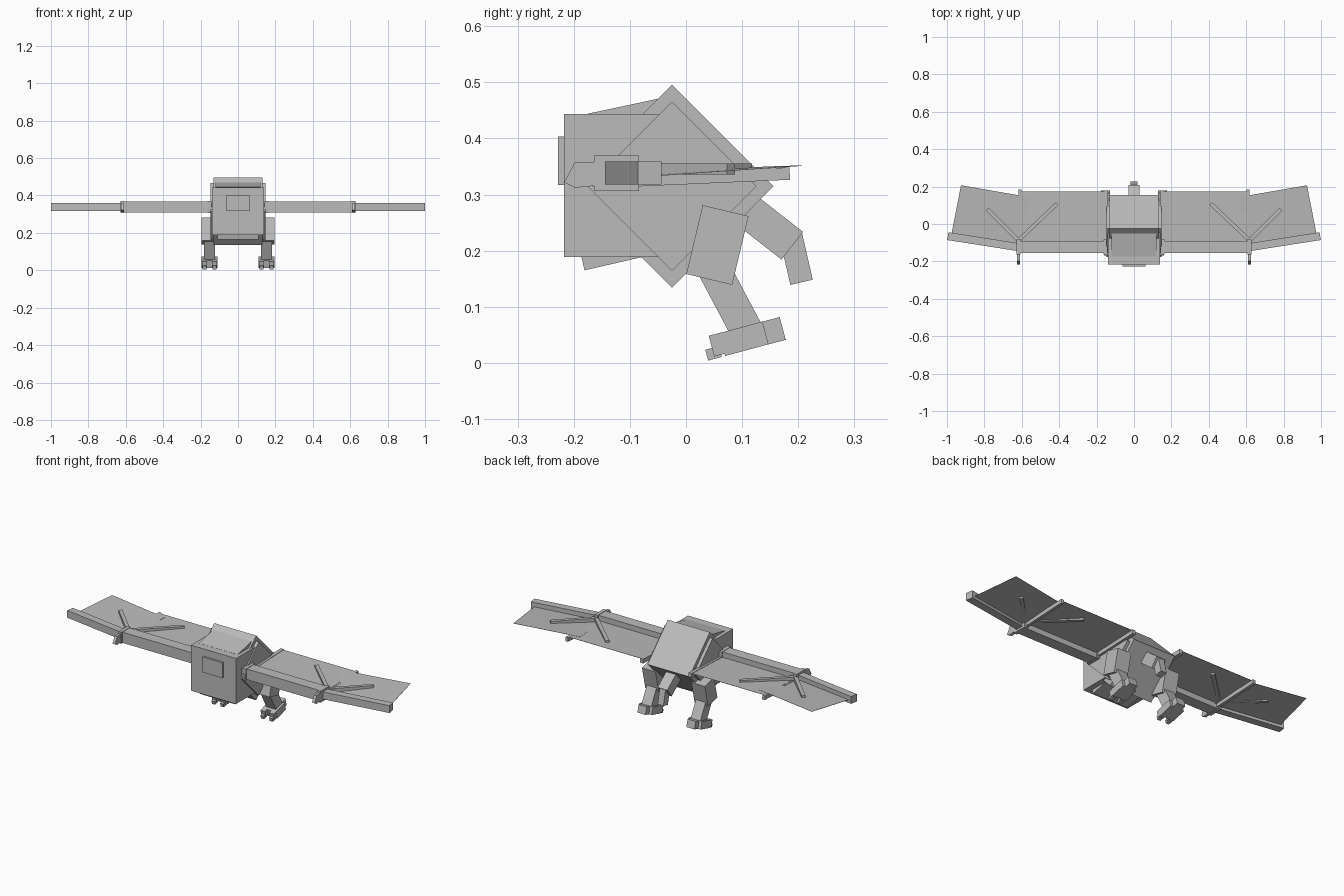
import bpy, bmesh, math
from mathutils import Matrix, Vector, Euler

old = bpy.data.objects.get("Cube")
if old:
    bpy.data.objects.remove(old, do_unlink=True)

grey = bpy.data.materials.new("plain_grey")
grey.use_nodes = True
COLOUR = (0.5, 0.5, 0.5, 1)
grey.diffuse_color = COLOUR
grey.node_tree.nodes["Principled BSDF"].inputs["Base Color"].default_value = COLOUR


def finish(name, bm, paired):
    """Turn a bmesh into an object, or into a left and right pair."""
    for prefix, sign in ([("left_", 1), ("right_", -1)] if paired else [("", 1)]):
        part = bm.copy()
        part.transform(Matrix.Diagonal((sign, 1, 1, 1)))
        bmesh.ops.recalc_face_normals(part, faces=part.faces)
        mesh = bpy.data.meshes.new(prefix + name)
        part.to_mesh(mesh)
        part.free()
        mesh.materials.append(grey)
        bpy.context.collection.objects.link(bpy.data.objects.new(prefix + name, mesh))
    bm.free()


def box(name, centre, size, pitch=0, yaw=0, paired=False):
    bm = bmesh.new()
    turn = Euler((math.radians(pitch), 0, math.radians(yaw))).to_matrix().to_4x4()
    bmesh.ops.create_cube(bm, size=1, matrix=Matrix.Translation(centre) @ turn
                          @ Matrix.Diagonal((*size, 1)))
    finish(name, bm, paired)


def prism(name, outline, depth, paired=False):
    """Extrude a 3D outline along a depth vector."""
    bm = bmesh.new()
    face = bm.faces.new([bm.verts.new(p) for p in outline])
    made = bmesh.ops.extrude_face_region(bm, geom=[face])["geom"]
    bmesh.ops.translate(bm, vec=Vector(depth),
                        verts=[v for v in made if isinstance(v, bmesh.types.BMVert)])
    finish(name, bm, paired)


def finger(name, start, end):
    """Thin bone lying on the wing between two plan points."""
    a, b = Vector((*start, 0.342)), Vector((*end, 0.349))
    d = b - a
    box(name, (a + b) / 2, (d.length, 0.02, 0.02),
        yaw=math.degrees(math.atan2(d.y, d.x)), paired=True)


# Body: two crossed cubes standing on edge
box("body", (0, -0.025, 0.315), (0.26, 0.256, 0.256), pitch=45)
box("body_side_panels", (0, -0.025, 0.315), (0.294, 0.213, 0.213), pitch=45)

# Head
box("head", (0, -0.133, 0.316), (0.28, 0.168, 0.255))
box("snout", (0, -0.217, 0.36), (0.125, 0.022, 0.086))
box("brow_plate", (0, -0.108, 0.443), (0.24, 0.13, 0.03), pitch=12)
box("jaw", (0, -0.122, 0.199), (0.22, 0.13, 0.04), pitch=13)

# Tail
box("tail_base", (0, 0.143, 0.245), (0.06, 0.118, 0.0625), pitch=-38)
box("tail_tip", (0, 0.196, 0.187), (0.036, 0.041, 0.089), pitch=13)

# Legs
box("thigh", (0.153, 0.056, 0.21), (0.084, 0.084, 0.126), pitch=-13.4, paired=True)
box("shin", (0.152, 0.078, 0.114), (0.06, 0.058, 0.13), pitch=28, paired=True)
box("foot", (0.152, 0.103, 0.043), (0.084, 0.08, 0.042), pitch=15, paired=True)
box("heel", (0.152, 0.156, 0.057), (0.05, 0.034, 0.042), pitch=15, paired=True)
for label, x in (("inner", 0.125), ("outer", 0.179)):
    box(label + "_toe", (x, 0.057, 0.033), (0.028, 0.024, 0.038), pitch=15, paired=True)
    box(label + "_claw", (x, 0.049, 0.017), (0.02, 0.025, 0.02), pitch=15, paired=True)

# Wing arms
box("wing_arm", (0.38, -0.124, 0.338), (0.47, 0.064, 0.06), paired=True)
box("wing_forearm", (0.803, -0.095, 0.338), (0.39, 0.042, 0.041), yaw=8.9, paired=True)
box("wing_root_bar", (0.15, 0.006, 0.332), (0.02, 0.346, 0.024), pitch=2, paired=True)
box("wing_root_joint", (0.152, -0.124, 0.338), (0.022, 0.08, 0.064), paired=True)
box("wrist_joint", (0.617, -0.124, 0.338), (0.02, 0.08, 0.064), paired=True)
prism("wrist_claw", [(0.61, y, z) for y, z in (
    (-0.15, 0.317), (-0.15, 0.358), (-0.198, 0.358), (-0.217, 0.322), (-0.198, 0.312))],
    (0.016, 0, 0), paired=True)

# Wing finger bones
box("rear_finger", (0.61, 0.04, 0.331), (0.016, 0.29, 0.022), pitch=2.5, paired=True)
finger("outer_finger", (0.615, -0.09), (0.785, 0.08))
finger("inner_finger", (0.61, -0.08), (0.41, 0.11))

# Wing skins: thin sheets that rise towards the back
prism("inner_wing_skin", [(0.14, -0.1, 0.337), (0.61, -0.1, 0.337),
                          (0.61, 0.174, 0.347), (0.14, 0.174, 0.347)],
      (0, 0, 0.001), paired=True)
prism("outer_wing_skin", [(0.597, -0.11, 0.331), (0.975, -0.05, 0.333),
                          (0.925, 0.207, 0.351), (0.555, 0.143, 0.349)],
      (0, 0, 0.001), paired=True)
